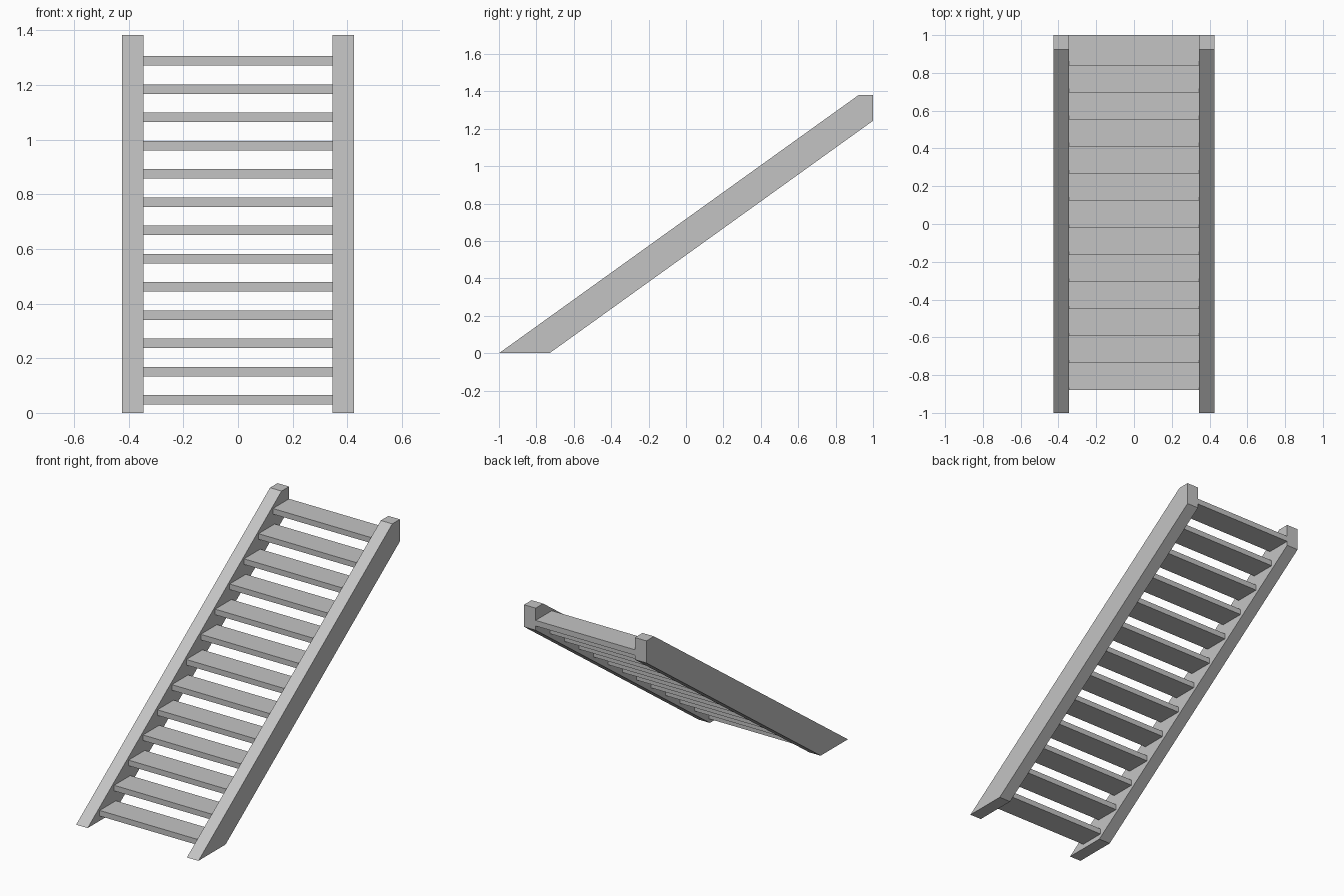
import bpy
import bmesh

cube = bpy.data.objects.get("Cube")
if cube:
    bpy.data.objects.remove(cube, do_unlink=True)

GREY = (0.55, 0.55, 0.55, 1.0)
mat = bpy.data.materials.new("plain grey")
mat.use_nodes = True
mat.diffuse_color = GREY
mat.node_tree.nodes["Principled BSDF"].inputs["Base Color"].default_value = GREY


def extrude_profile(name, profile, x0, x1):
    """Extrude a side profile of (y, z) points from x0 to x1."""
    bm = bmesh.new()
    face = bm.faces.new([bm.verts.new((x0, y, z)) for y, z in profile])
    moved = bmesh.ops.extrude_face_region(bm, geom=[face])["geom"]
    verts = [v for v in moved if isinstance(v, bmesh.types.BMVert)]
    bmesh.ops.translate(bm, verts=verts, vec=(x1 - x0, 0, 0))
    bmesh.ops.recalc_face_normals(bm, faces=bm.faces)
    mesh = bpy.data.meshes.new(name)
    bm.to_mesh(mesh)
    bm.free()
    mesh.materials.append(mat)
    obj = bpy.data.objects.new(name, mesh)
    bpy.context.collection.objects.link(obj)
    return obj


# Sloping side boards, cut level at the foot and plumb at the head
board = [(-1, 0), (-0.73, 0), (1, 1.243), (1, 1.382), (0.925, 1.382)]
for side, sign in (("left", 1), ("right", -1)):
    extrude_profile(side + "_stringer", board, sign * 0.345, sign * 0.425)

# Open treads, housed halfway into the side boards
COUNT, DEPTH, THICK = 13, 0.16, 0.035
for i in range(COUNT):
    t = i / (COUNT - 1)
    y = -0.88 + 1.72 * t
    z = 0.03 + 1.24 * t
    tread = [(y, z), (y + DEPTH, z), (y + DEPTH, z + THICK), (y, z + THICK)]
    extrude_profile(f"tread_{i + 1}", tread, -0.385, 0.385)
